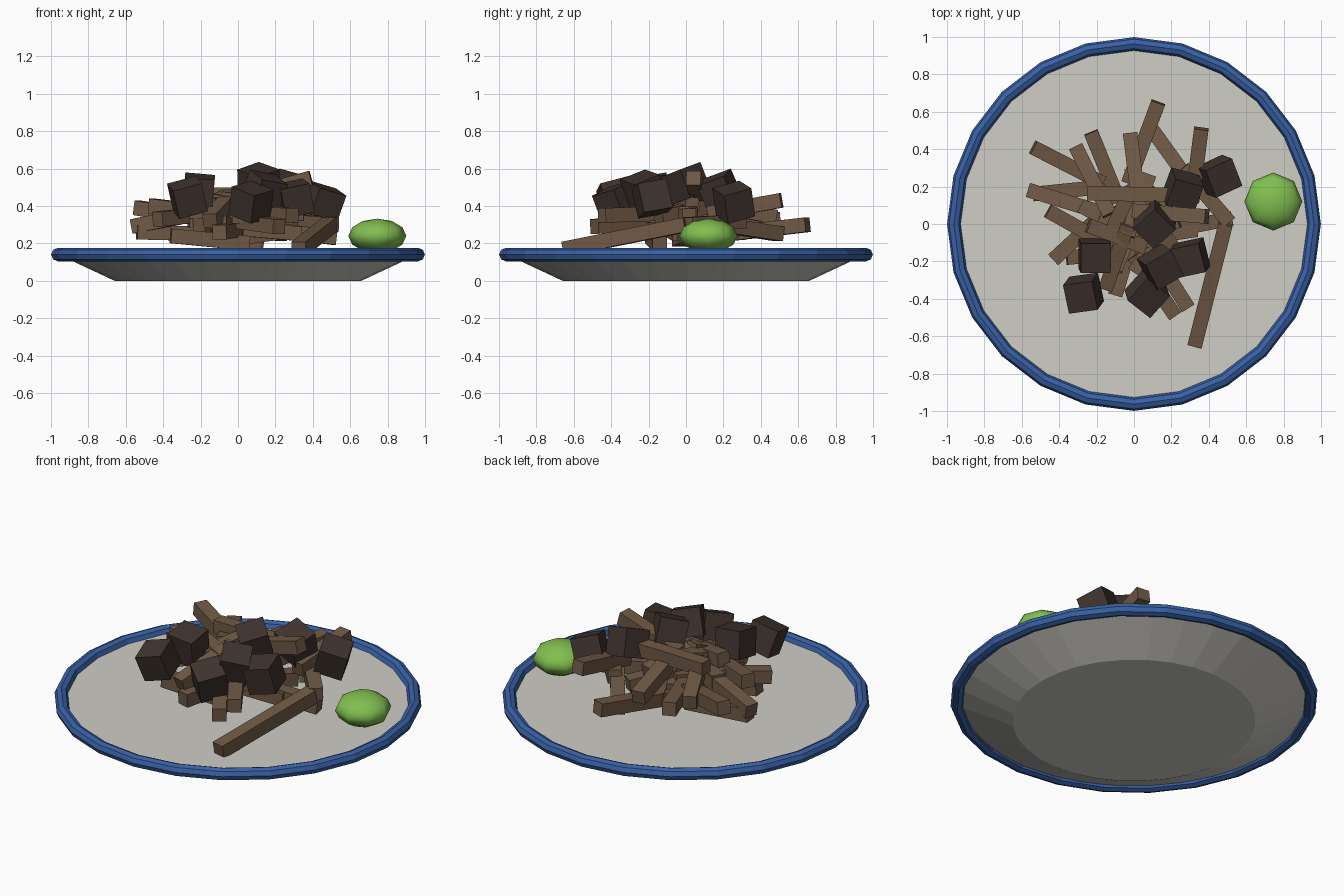
import bpy, math, random
from mathutils import Vector

random.seed(7)


def material(name, rgb):
    m = bpy.data.materials.new(name)
    m.diffuse_color = (*rgb, 1)
    return m


CREAM = material("cream", (0.62, 0.61, 0.56))
BLUE = material("blue", (0.04, 0.12, 0.38))
GREEN = material("green", (0.22, 0.52, 0.08))
BROWN = material("brown", (0.16, 0.10, 0.06))
DARK = material("dark_brown", (0.05, 0.033, 0.027))


def finish(name, mat):
    ob = bpy.context.object
    ob.name = name
    ob.data.materials.append(mat)
    return ob


def stick(name, a, b, width=0.078):
    """Square bar running from point a to point b."""
    a, b = Vector(a), Vector(b)
    d = b - a
    bpy.ops.mesh.primitive_cube_add(size=1, location=(a + b) / 2)
    ob = finish(name, BROWN)
    ob.scale = (d.length, width, width)
    ob.rotation_euler = d.to_track_quat('X', 'Z').to_euler()


# Plate: flared dish with a flat top
bpy.ops.mesh.primitive_cone_add(vertices=32, radius1=0.66, radius2=0.96,
                                depth=0.14, location=(0, 0, 0.07))
finish("plate", CREAM)

# Rolled rim
bpy.ops.mesh.primitive_torus_add(major_segments=24, minor_segments=8,
                                 major_radius=0.963, minor_radius=0.036,
                                 location=(0, 0, 0.14))
finish("plate_rim", BLUE)

# Lime at the edge of the plate
bpy.ops.mesh.primitive_uv_sphere_add(segments=8, ring_count=6, radius=1,
                                     location=(0.745, 0.12, 0.24))
lime = finish("lime", GREEN)
lime.scale = (0.155, 0.155, 0.092)
bpy.ops.object.shade_smooth()

# Sticks seen on the outside of the heap (end points)
STICKS = [
    ((0.49, 0.00, 0.30), (0.325, -0.65, 0.17)),
    ((0.13, 0.65, 0.30), (-0.03, 0.22, 0.25)),
    ((-0.54, 0.41, 0.39), (-0.17, 0.22, 0.33)),
    ((0.36, 0.51, 0.43), (0.31, 0.12, 0.36)),
    ((-0.23, 0.49, 0.33), (-0.08, 0.12, 0.30)),
    ((-0.31, 0.41, 0.36), (-0.13, 0.05, 0.42)),
    ((-0.02, 0.48, 0.34), (0.03, 0.08, 0.42)),
    ((0.10, 0.50, 0.25), (0.33, 0.18, 0.30)),
    ((-0.56, 0.18, 0.29), (-0.17, 0.06, 0.37)),
    ((-0.25, 0.165, 0.46), (0.22, 0.155, 0.46)),
    ((-0.46, 0.07, 0.40), (-0.12, -0.12, 0.36)),
    ((-0.43, -0.19, 0.33), (-0.15, 0.07, 0.36)),
    ((-0.15, -0.34, 0.32), (-0.03, 0.00, 0.45)),
    ((0.22, -0.49, 0.29), (0.00, -0.17, 0.32)),
    ((0.29, -0.45, 0.35), (0.08, -0.12, 0.36)),
    ((-0.10, -0.38, 0.26), (0.02, 0.02, 0.28)),
    ((0.51, 0.01, 0.30), (0.26, 0.30, 0.32)),
    ((-0.36, -0.18, 0.24), (0.06, -0.14, 0.20)),
    ((0.52, 0.03, 0.23), (0.12, -0.05, 0.28)),
    ((0.39, 0.04, 0.55), (0.00, 0.07, 0.44)),
    ((-0.54, 0.16, 0.26), (-0.15, 0.20, 0.25)),
]
for i, (a, b) in enumerate(STICKS):
    stick(f"stick_{i + 1}", a, b)

# Sticks filling the inside of the heap
for i in range(20):
    ang, yaw = random.uniform(0, math.tau), random.uniform(0, math.pi)
    z = 0.22 + 0.21 * i / 19
    r = random.uniform(0, 0.20) * (1 - 0.3 * i / 19)
    mid = Vector((r * math.cos(ang) + 0.02, r * math.sin(ang) - 0.03, z))
    half = Vector((math.cos(yaw), math.sin(yaw), random.uniform(-0.2, 0.2)))
    half *= random.uniform(0.15, 0.20)
    stick(f"inner_stick_{i + 1}", mid - half, mid + half)

# Dark chunks on top: position, then tilt x, tilt y, turn z in degrees
CHUNKS = [
    (0.455, 0.255, 0.42, 15, 15, 25),
    (0.26, 0.18, 0.48, 20, 15, -15),
    (0.11, 0.00, 0.52, 15, -15, 42),
    (-0.21, -0.17, 0.48, 10, 5, 0),
    (-0.27, -0.37, 0.445, 15, -15, 8),
    (0.14, -0.23, 0.48, 20, 10, 30),
    (0.07, -0.37, 0.42, 12, 18, -38),
    (0.30, -0.18, 0.44, 10, -12, 12),
]
for i, (x, y, z, *rot) in enumerate(CHUNKS):
    bpy.ops.mesh.primitive_cube_add(size=0.16, location=(x, y, z),
                                    rotation=[math.radians(r) for r in rot])
    finish(f"chunk_{i + 1}", DARK)
